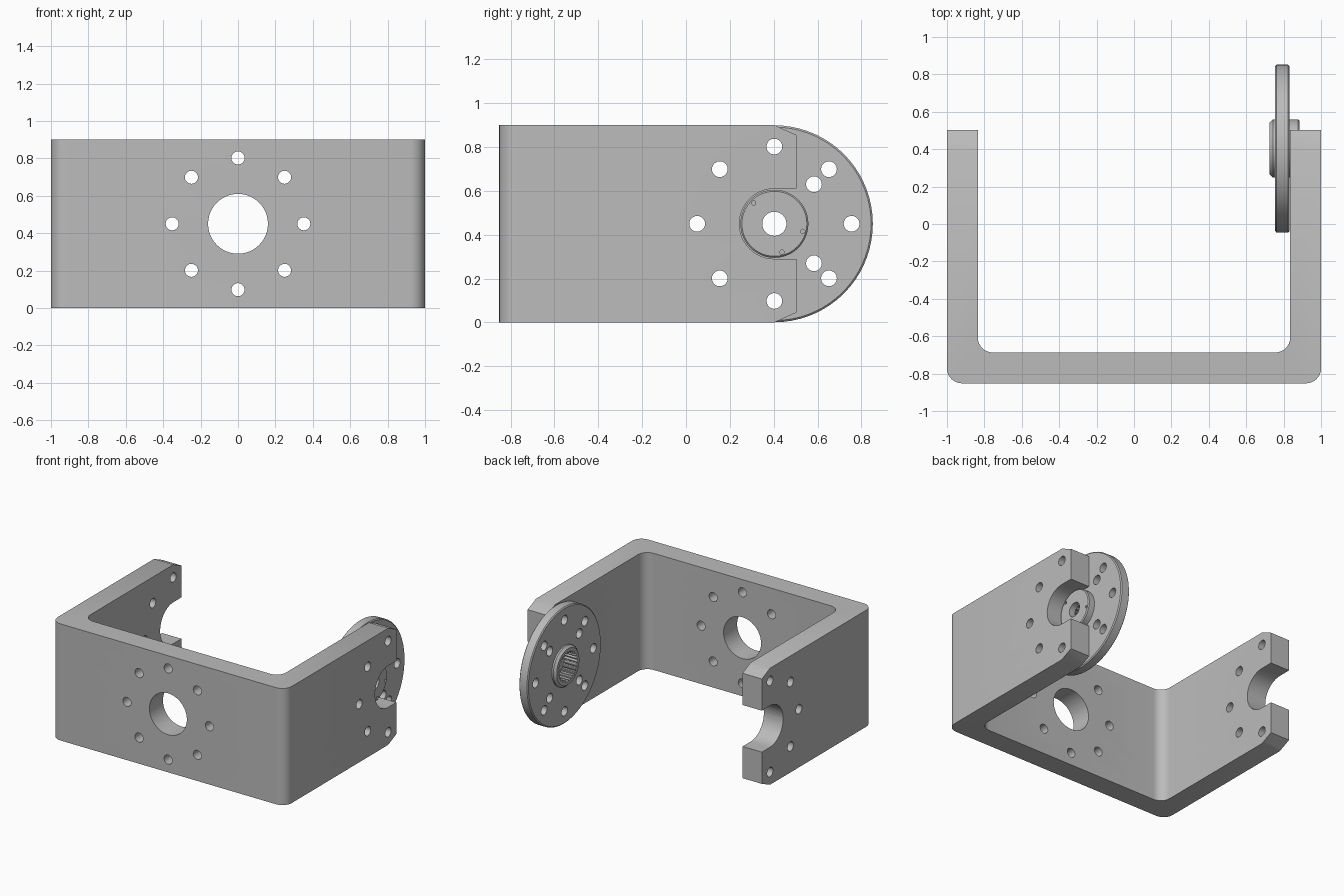
import bpy
import bmesh
from math import cos, sin, pi, radians
from mathutils import Vector

if "Cube" in bpy.data.objects:
    bpy.data.objects.remove(bpy.data.objects["Cube"], do_unlink=True)

AXIS_Y, AXIS_Z = 0.403, 0.45   # pivot of the servo horn
WALL = 0.165                   # bracket thickness
FRONT = -0.852

metal = bpy.data.materials.new("light grey metal")
metal.use_nodes = True
grey = (0.50, 0.50, 0.50, 1)
metal.diffuse_color = grey
metal.node_tree.nodes["Principled BSDF"].inputs["Base Color"].default_value = grey


def arc(cx, cy, r, start, end, steps):
    """Points along a circular arc, angles in degrees."""
    angles = [radians(start + (end - start) * i / steps) for i in range(steps + 1)]
    return [(cx + r * cos(a), cy + r * sin(a)) for a in angles]


def circle(cx, cy, r, steps=32):
    return arc(cx, cy, r, 0, 360, steps)[:-1]


def prism(bm, points, axis, low, high):
    """Extrude a 2D outline along x, y or z."""
    place = {"x": lambda a, b: (low, a, b),
             "y": lambda a, b: (a, low, b),
             "z": lambda a, b: (a, b, low)}[axis]
    face = bm.faces.new([bm.verts.new(place(a, b)) for a, b in points])
    made = bmesh.ops.extrude_face_region(bm, geom=[face])["geom"]
    shift = Vector([high - low if axis == k else 0 for k in "xyz"])
    bmesh.ops.translate(bm, vec=shift, verts=[v for v in made if isinstance(v, bmesh.types.BMVert)])


def make_object(name, bm):
    bmesh.ops.recalc_face_normals(bm, faces=bm.faces)
    mesh = bpy.data.meshes.new(name)
    bm.to_mesh(mesh)
    bm.free()
    mesh.materials.append(metal)
    obj = bpy.data.objects.new(name, mesh)
    bpy.context.collection.objects.link(obj)
    return obj


def cut(obj, cutter_bm):
    """Subtract a cutter, then discard it."""
    cutter = make_object("cutter", cutter_bm)
    cutter.hide_render = True
    mod = obj.modifiers.new("cut", "BOOLEAN")
    mod.operation, mod.solver, mod.object = "DIFFERENCE", "EXACT", cutter
    bpy.context.view_layer.objects.active = obj
    bpy.ops.object.modifier_apply(modifier=mod.name)
    bpy.data.objects.remove(cutter, do_unlink=True)


def finish(obj):
    bpy.ops.object.select_all(action="DESELECT")
    obj.select_set(True)
    bpy.context.view_layer.objects.active = obj
    bpy.ops.object.shade_smooth_by_angle(angle=radians(25))


# U-shaped bracket with rounded corners
R = 0.08
inner, inner_front, end = 1 - WALL, FRONT + WALL, 0.503
outline = [(-1, end)] + arc(-1 + R, FRONT + R, R, 180, 270, 8)
outline += arc(1 - R, FRONT + R, R, 270, 360, 8) + [(1, end), (inner, end)]
outline += arc(inner - R, inner_front + R, R, 360, 270, 8)
outline += arc(-inner + R, inner_front + R, R, 270, 180, 8) + [(-inner, end)]
bm = bmesh.new()
prism(bm, outline, "z", 0, 0.9)
bracket = make_object("bracket", bm)

# Bracket openings: front bore and ring, arm rings, open slots, chamfered ends
bm = bmesh.new()
prism(bm, circle(0, AXIS_Z, 0.16, 48), "y", -1, -0.6)
for i in range(8):
    a = i * pi / 4
    prism(bm, circle(0.352 * cos(a), AXIS_Z + 0.352 * sin(a), 0.035, 20), "y", -1, -0.6)
    if 2 <= i <= 6:
        prism(bm, circle(AXIS_Y + 0.352 * cos(a), AXIS_Z + 0.352 * sin(a), 0.036, 20), "x", -1.1, 1.1)
slot = arc(AXIS_Y, AXIS_Z, 0.16, 90, 270, 24)
prism(bm, slot + [(0.7, AXIS_Z - 0.16), (0.7, AXIS_Z + 0.16)], "x", -1.1, 1.1)
for s in (-1, 1):
    corner = [(0.403, 0.45), (0.603, 0.36), (0.603, 0.55), (0.403, 0.55)]
    prism(bm, [(y, AXIS_Z + s * z) for y, z in corner], "x", -1.1, 1.1)
cut(bracket, bm)
finish(bracket)

# Servo horn: lathe-turned disc with a hub on each side
profile = [(0.725, 0), (0.725, 0.138), (0.742, 0.155), (0.755, 0.155), (0.755, 0.441),
           (0.762, 0.449), (0.824, 0.449), (0.831, 0.441), (0.831, 0.155),
           (0.878, 0.155), (0.885, 0.148), (0.885, 0)]
bm = bmesh.new()
verts = [bm.verts.new((x, AXIS_Y, AXIS_Z + r)) for x, r in profile]
edges = [bm.edges.new(pair) for pair in zip(verts, verts[1:])]
bmesh.ops.spin(bm, geom=verts + edges, cent=(0, AXIS_Y, AXIS_Z), axis=(1, 0, 0),
               angle=2 * pi, steps=72, use_merge=True)
bmesh.ops.remove_doubles(bm, verts=bm.verts, dist=0.0001)
horn = make_object("servo_horn", bm)

# Horn openings: two bolt circles and three small dimples
bm = bmesh.new()
for i in range(8):
    a = i * pi / 4
    for radius in ((0.352, 0.255) if i % 2 else (0.352,)):
        prism(bm, circle(AXIS_Y + radius * cos(a), AXIS_Z + radius * sin(a), 0.036, 20), "x", 0.6, 0.86)
for angle in (135, 285, 345):
    a = radians(angle)
    prism(bm, circle(AXIS_Y + 0.134 * cos(a), AXIS_Z + 0.134 * sin(a), 0.01, 12), "x", 0.86, 0.95)
cut(horn, bm)

# Splined socket on the inner face, then the screw hole through it
TEETH = 25
spline = []
for i in range(TEETH * 4):
    a = 2 * pi * i / (TEETH * 4)
    r = 0.118 if i % 4 < 2 else 0.104
    spline.append((AXIS_Y + r * cos(a), AXIS_Z + r * sin(a)))
bm = bmesh.new()
prism(bm, spline, "x", 0.6, 0.835)
cut(horn, bm)
bm = bmesh.new()
prism(bm, circle(AXIS_Y, AXIS_Z, 0.055), "x", 0.6, 1)
cut(horn, bm)
finish(horn)
